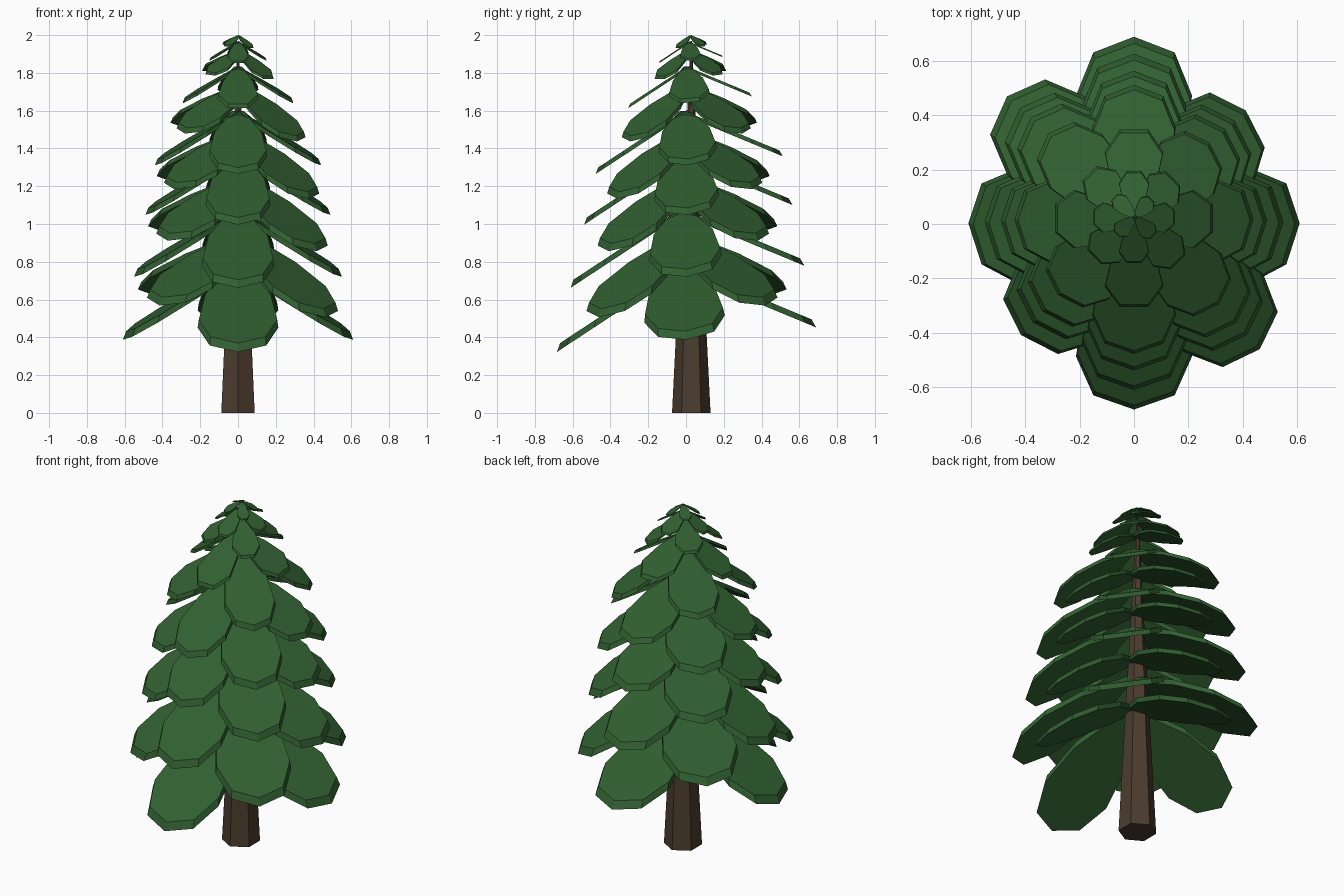
import bpy
import bmesh
import math
from mathutils import Matrix, Vector

cube = bpy.data.objects.get("Cube")
if cube:
    bpy.data.objects.remove(cube)


def make_material(name, color):
    mat = bpy.data.materials.new(name)
    mat.use_nodes = True
    mat.diffuse_color = (*color, 1)
    mat.node_tree.nodes["Principled BSDF"].inputs["Base Color"].default_value = (*color, 1)
    return mat


def add_object(name, bm, mat):
    bmesh.ops.recalc_face_normals(bm, faces=bm.faces)
    mesh = bpy.data.meshes.new(name)
    bm.to_mesh(mesh)
    bm.free()
    mesh.materials.append(mat)
    obj = bpy.data.objects.new(name, mesh)
    bpy.context.collection.objects.link(obj)
    return obj


green = make_material("needle green", (0.030, 0.115, 0.030))
brown = make_material("bark brown", (0.072, 0.045, 0.027))

TRUNK_Y = 0.028
TILT = 0.094

# Half outlines of a bough: distance from trunk, half width
WIDE_BOUGH = [(0.0, 0.06), (0.38, 0.26), (0.70, 0.31), (0.92, 0.217), (1.0, 0.0)]
SMALL_BOUGH = [(0.0, 0.06), (0.4, 0.25), (0.76, 0.33), (1.0, 0.16)]


def add_bough(bm, matrix, half, reach, width, drop):
    """Flat slab sloping down from the trunk, with a slightly flared rim."""
    outline = half + [(u, -v) for u, v in reversed(half) if v > 0]
    thick = 0.05 * width
    rings = []
    for flare, depth in ((0.97, 0), (1.0, thick)):
        rings.append([bm.verts.new(matrix @ Vector(
            (u * reach * flare, v * width * flare, -drop * u * flare - depth)))
            for u, v in outline])
    top, bottom = rings
    bm.faces.new(top)
    bm.faces.new(bottom)
    for i in range(len(outline)):
        j = (i + 1) % len(outline)
        bm.faces.new((top[i], top[j], bottom[j], bottom[i]))


# Trunk: tapered hexagonal post
bm = bmesh.new()
bmesh.ops.create_cone(bm, cap_ends=True, segments=6, radius1=0.102, radius2=0.003,
                      depth=1.97, matrix=Matrix.Translation((0, TRUNK_Y, 0.985)))
add_object("trunk", bm, brown)

# Whorls of four boughs: tip height and reach, every second one turned 45 degrees
WHORLS = [(0.42, 0.61), (0.60, 0.585), (0.75, 0.55), (0.94, 0.525),
          (1.075, 0.49), (1.21, 0.475), (1.335, 0.44), (1.50, 0.395),
          (1.66, 0.29), (1.80, 0.205), (1.875, 0.15), (1.945, 0.09)]

for level, (tip_z, reach) in enumerate(WHORLS):
    drop = 0.6 * reach
    half = WIDE_BOUGH if level < 8 else SMALL_BOUGH
    whorl = (Matrix.Translation((0, 0.0025 * level, tip_z + drop))
             @ Matrix.Rotation(math.radians(45) * (level % 2), 4, 'Z')
             @ Matrix.Translation((0, -TILT * drop, 0))
             @ Matrix.Rotation(TILT, 4, 'X'))
    bm = bmesh.new()
    for side in range(4):
        length = reach * (1.13 if side % 2 else 1.0)
        turn = Matrix.Rotation(math.radians(90) * side, 4, 'Z')
        add_bough(bm, whorl @ turn, half, length, reach * 1.13, drop)
    add_object(f"branch_whorl_{level + 1}", bm, green)
